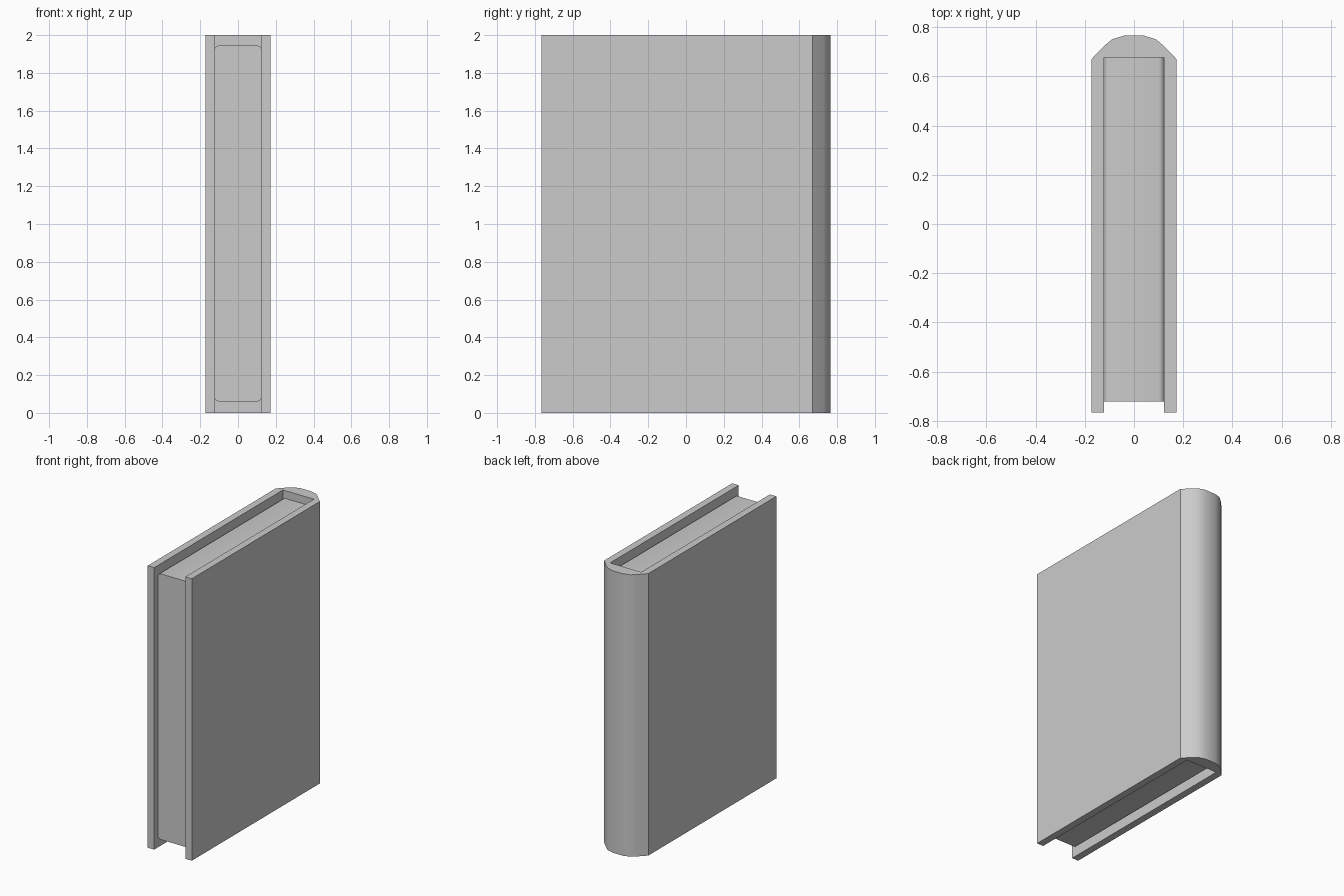
import bpy, bmesh, math

if "Cube" in bpy.data.objects:
    bpy.data.objects.remove(bpy.data.objects["Cube"])


def extrude_profile(name, points, depth, to_xyz, smooth_angle):
    """Make a closed prism from a 2D profile, swept along one axis."""
    bm = bmesh.new()
    face = bm.faces.new([bm.verts.new(to_xyz(*p)) for p in points])
    new = bmesh.ops.extrude_face_region(bm, geom=[face])["geom"]
    bmesh.ops.translate(bm, vec=depth,
                        verts=[v for v in new if isinstance(v, bmesh.types.BMVert)])
    bmesh.ops.recalc_face_normals(bm, faces=bm.faces)
    mesh = bpy.data.meshes.new(name)
    bm.to_mesh(mesh)
    bm.free()
    obj = bpy.data.objects.new(name, mesh)
    bpy.context.collection.objects.link(obj)
    bpy.ops.object.select_all(action='DESELECT')
    obj.select_set(True)
    bpy.context.view_layer.objects.active = obj
    bpy.ops.object.shade_smooth_by_angle(angle=math.radians(smooth_angle))
    return obj


# Cover: two boards joined by a rounded spine, right half mirrored
half = [(0.122, 0.677), (0.122, -0.765), (0.173, -0.765), (0.173, 0.67),
        (0.118, 0.726), (0.09, 0.75), (0.042, 0.765)]
outline = half + [(-x, y) for x, y in reversed(half)]
extrude_profile("cover", outline, (0, 0, 2), lambda x, y: (x, y, 0), 35)

# Page block: set back from the cover edges, with rounded long edges
w, low, high, r = 0.123, 0.06, 1.945, 0.022
section = []
for sx, cz, start in ((1, high - r, 0), (-1, high - r, 90),
                      (-1, low + r, 180), (1, low + r, 270)):
    for i in range(4):
        a = math.radians(start + 30 * i)
        section.append((sx * (w - r) + r * math.cos(a), cz + r * math.sin(a)))
extrude_profile("pages", section, (0, 1.4, 0), lambda x, z: (x, -0.722, z), 35)
